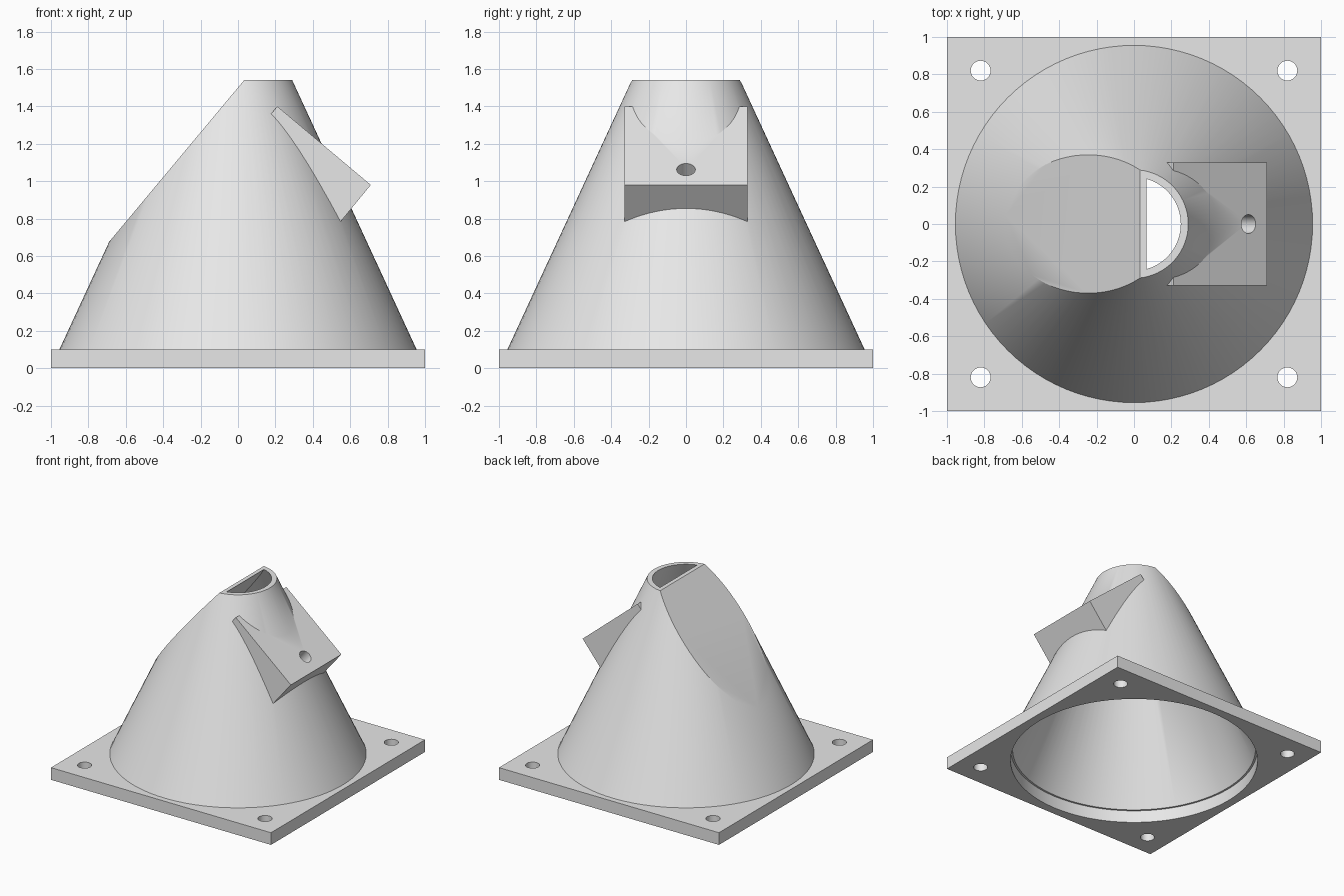
import bpy, bmesh
from math import radians
from mathutils import Matrix, Vector

cube = bpy.data.objects.get("Cube")
if cube:
    bpy.data.objects.remove(cube, do_unlink=True)

grey = bpy.data.materials.new("plain_grey")
grey.use_nodes = True
grey.diffuse_color = (0.8, 0.8, 0.8, 1)
grey.node_tree.nodes["Principled BSDF"].inputs["Base Color"].default_value = (0.8, 0.8, 0.8, 1)


def make_object(name, bm):
    bmesh.ops.recalc_face_normals(bm, faces=bm.faces)
    mesh = bpy.data.meshes.new(name)
    bm.to_mesh(mesh)
    bm.free()
    mesh.materials.append(grey)
    obj = bpy.data.objects.new(name, mesh)
    bpy.context.collection.objects.link(obj)
    return obj


def cone(name, r_low, r_high, z_low, z_high, slice_at=None, segments=96):
    """Upright frustum, optionally sliced by the sloping plane through slice_at."""
    bm = bmesh.new()
    bmesh.ops.create_cone(bm, cap_ends=True, segments=segments, radius1=r_low, radius2=r_high,
                          depth=z_high - z_low,
                          matrix=Matrix.Translation((0, 0, (z_low + z_high) / 2)))
    if slice_at:
        bmesh.ops.bisect_plane(bm, geom=bm.verts[:] + bm.edges[:] + bm.faces[:],
                               plane_co=slice_at, plane_no=(-0.85, 0, 0.71), clear_outer=True)
        bmesh.ops.holes_fill(bm, edges=[e for e in bm.edges if e.is_boundary], sides=0)
    return make_object(name, bm)


def cylinder(name, radius, depth, location, tilt=0, segments=32):
    bm = bmesh.new()
    matrix = Matrix.Translation(location) @ Matrix.Rotation(radians(tilt), 4, "Y")
    bmesh.ops.create_cone(bm, cap_ends=True, segments=segments, radius1=radius,
                          radius2=radius, depth=depth, matrix=matrix)
    return make_object(name, bm)


def prism(name, profile, half_width):
    """Profile in the xz plane, extruded along y."""
    bm = bmesh.new()
    face = bm.faces.new([bm.verts.new((x, -half_width, z)) for x, z in profile])
    side = bmesh.ops.extrude_face_region(bm, geom=[face])["geom"]
    bmesh.ops.translate(bm, vec=(0, 2 * half_width, 0),
                        verts=[v for v in side if isinstance(v, bmesh.types.BMVert)])
    return make_object(name, bm)


def combine(target, other, operation):
    mod = target.modifiers.new(operation.lower(), "BOOLEAN")
    mod.operation = operation
    mod.solver = "EXACT"
    mod.object = other
    bpy.context.view_layer.objects.active = target
    bpy.ops.object.modifier_apply(modifier=mod.name)
    bpy.data.objects.remove(other, do_unlink=True)


def smooth(obj):
    bpy.ops.object.select_all(action="DESELECT")
    obj.select_set(True)
    bpy.context.view_layer.objects.active = obj
    bpy.ops.object.shade_smooth_by_angle(angle=radians(30))


# Square base plate with a large opening and four screw holes
plate = prism("base_plate", [(-1, 0), (1, 0), (1, 0.1), (-1, 0.1)], 1)
combine(plate, cylinder("opening", 0.93, 0.4, (0, 0, 0), segments=96), "DIFFERENCE")
for x in (-0.82, 0.82):
    for y in (-0.82, 0.82):
        combine(plate, cylinder("screw_hole", 0.053, 0.4, (x, y, 0)), "DIFFERENCE")
smooth(plate)

# Tapered hood with one side sliced off at a slope
hood = cone("hood", 0.955, 0.29, 0.1, 1.54, slice_at=(0.033, 0, 1.54))

# Tilted mounting block, its lower part buried in the hood
top, outer = Vector((0.21, 1.4)), Vector((0.71, 0.98))
thickness = Vector((-0.176, -0.214))
block = prism("mounting_block", [top, outer, outer + thickness, top + thickness], 0.328)
combine(hood, block, "UNION")

# Hollow inside, following the taper and the slope
combine(hood, cone("cavity", 0.961, 0.204, 0, 1.64, slice_at=(0.067, 0, 1.54)), "DIFFERENCE")

# Hole drilled square to the block's sloping face
combine(hood, cylinder("drill", 0.05, 0.4, (0.546, 0, 0.983), tilt=40), "DIFFERENCE")
smooth(hood)
